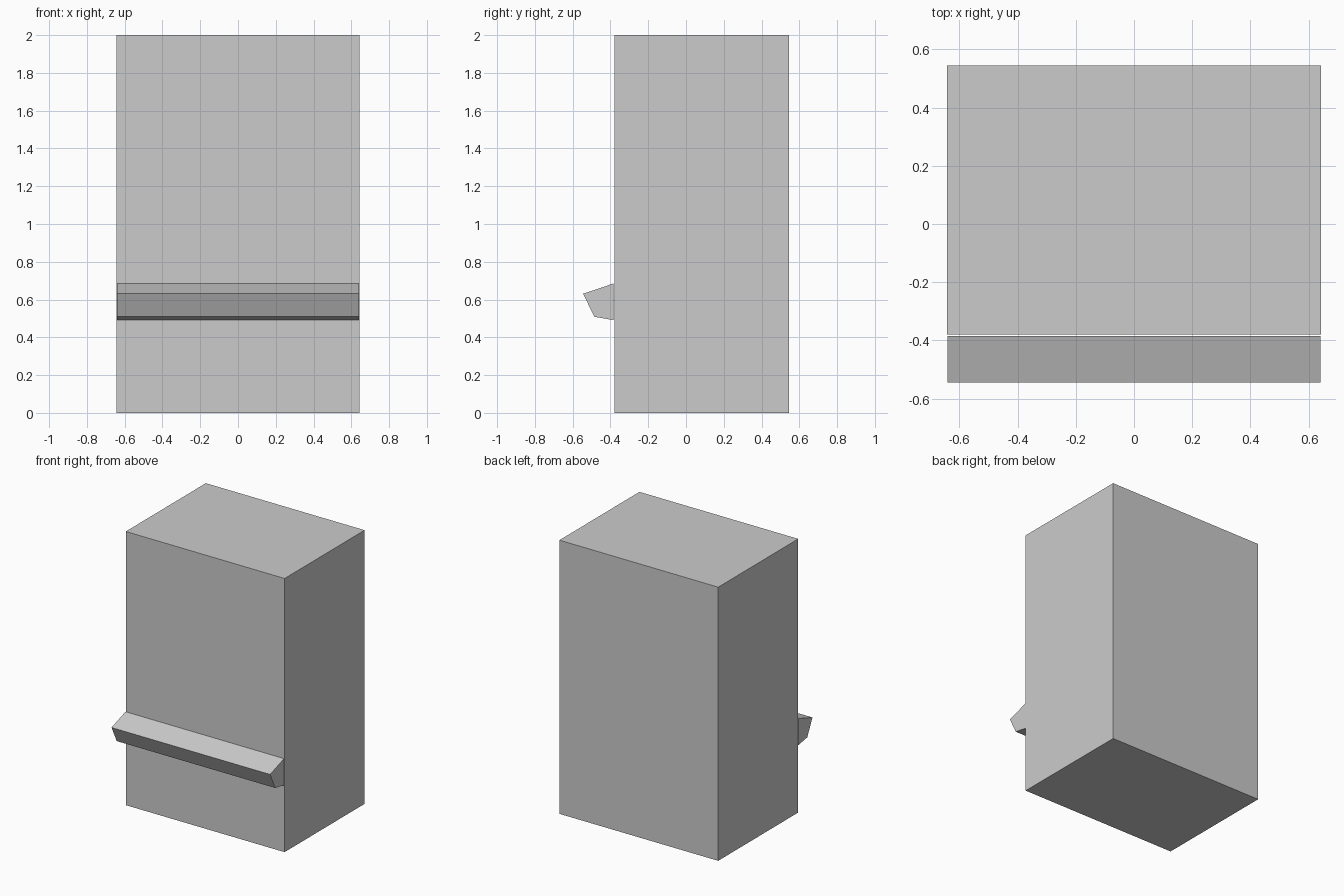
import bpy, bmesh

if "Cube" in bpy.data.objects:
    bpy.data.objects.remove(bpy.data.objects["Cube"])


def prism(name, profile, x0, x1):
    """Extrude a closed (y, z) profile along x into a solid."""
    bm = bmesh.new()
    face = bm.faces.new([bm.verts.new((x0, y, z)) for y, z in profile])
    ext = bmesh.ops.extrude_face_region(bm, geom=[face])
    verts = [g for g in ext["geom"] if isinstance(g, bmesh.types.BMVert)]
    bmesh.ops.translate(bm, verts=verts, vec=(x1 - x0, 0, 0))
    bmesh.ops.recalc_face_normals(bm, faces=bm.faces)
    mesh = bpy.data.meshes.new(name)
    bm.to_mesh(mesh)
    bm.free()
    obj = bpy.data.objects.new(name, mesh)
    bpy.context.collection.objects.link(obj)
    return obj


# Tall cabinet body
prism("cabinet", [(-0.379, 0), (0.545, 0), (0.545, 2), (-0.379, 2)], -0.642, 0.642)

# Faceted ledge across the front, a hair clear of the cabinet
prism("front_ledge",
      [(-0.384, 0.685), (-0.545, 0.631), (-0.485, 0.509), (-0.384, 0.491)],
      -0.641, 0.641)
